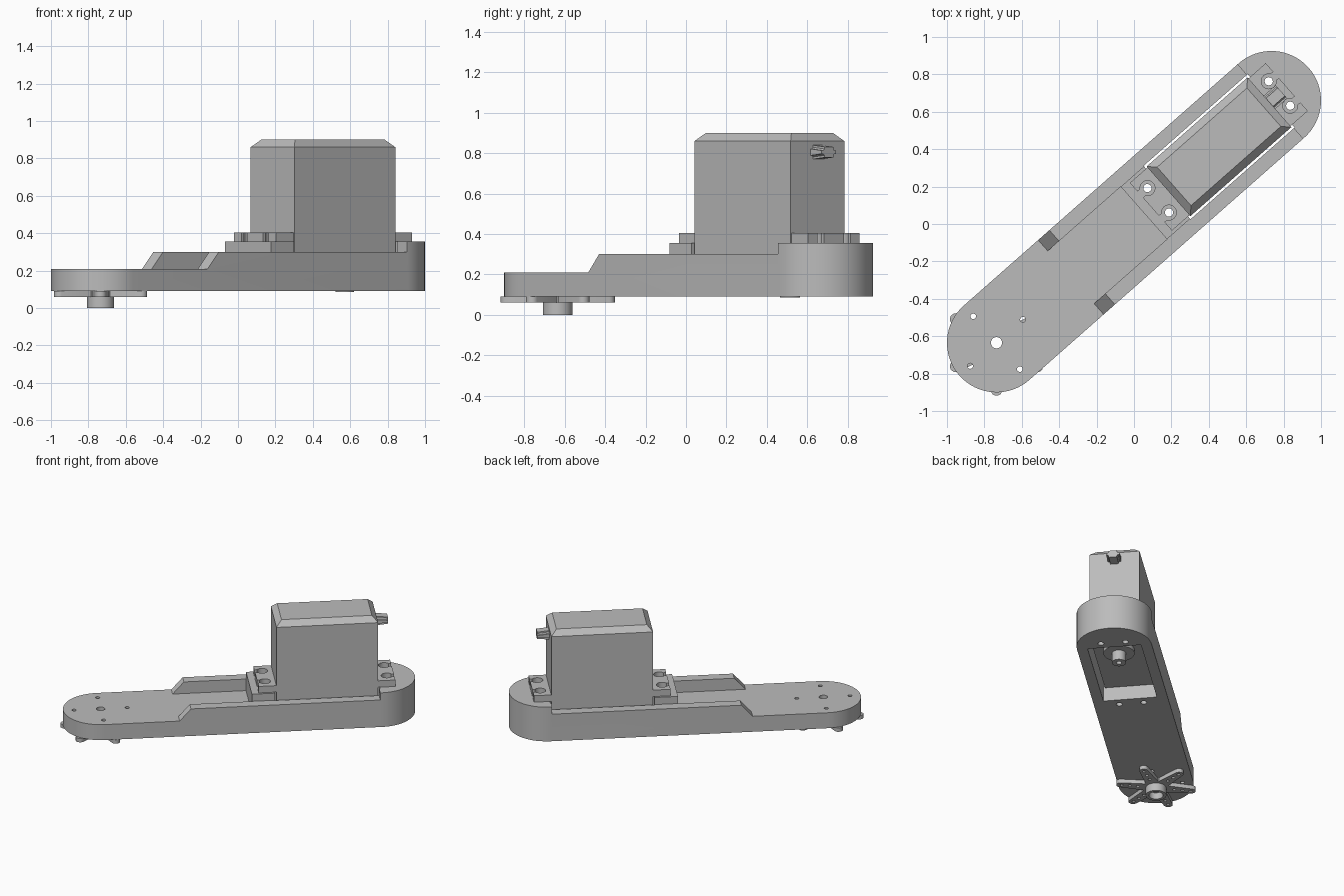
import bpy, bmesh, math
from mathutils import Matrix, Vector

if "Cube" in bpy.data.objects:
    bpy.data.objects.remove(bpy.data.objects["Cube"], do_unlink=True)

# Parts are built along local x (arm axis), then turned into place
ANGLE = math.atan2(1.295, 1.47)
PLACE = Matrix.Translation((-0.735, -0.635, 0)) @ Matrix.Rotation(ANGLE, 4, "Z")
LENGTH, RADIUS = 1.959, 0.265

grey = bpy.data.materials.new("plain grey")
grey.use_nodes = True
grey.diffuse_color = (0.5, 0.5, 0.5, 1)
grey.node_tree.nodes["Principled BSDF"].inputs["Base Color"].default_value = (0.5, 0.5, 0.5, 1)


def finish(name, bm):
    bmesh.ops.recalc_face_normals(bm, faces=bm.faces)
    mesh = bpy.data.meshes.new(name)
    bm.to_mesh(mesh)
    bm.free()
    mesh.materials.append(grey)
    ob = bpy.data.objects.new(name, mesh)
    bpy.context.collection.objects.link(ob)
    ob.matrix_world = PLACE
    return ob


def prism(name, points, push):
    """Extrude a closed outline of 3D points along a vector."""
    bm = bmesh.new()
    face = bm.faces.new([bm.verts.new(p) for p in points])
    new = bmesh.ops.extrude_face_region(bm, geom=[face])["geom"]
    bmesh.ops.translate(bm, vec=push, verts=[g for g in new if isinstance(g, bmesh.types.BMVert)])
    return finish(name, bm)


def box(name, x0, x1, y0, y1, z0, z1):
    return prism(name, [(x0, y0, z0), (x1, y0, z0), (x1, y1, z0), (x0, y1, z0)], (0, 0, z1 - z0))


def arc(x, y, r, start, end, n):
    return [(x + r * math.cos(math.radians(start + (end - start) * i / n)),
             y + r * math.sin(math.radians(start + (end - start) * i / n))) for i in range(n + 1)]


def flat(name, outline, z0, z1):
    return prism(name, [(x, y, z0) for x, y in outline], (0, 0, z1 - z0))


def rod(name, x, y, r, z0, z1, n=32):
    return flat(name, arc(x, y, r, 0, 360, n)[:-1], z0, z1)


def combine(ob, others, mode="DIFFERENCE"):
    for other in others:
        other.hide_render = True
        mod = ob.modifiers.new("cut", "BOOLEAN")
        mod.operation, mod.object, mod.solver = mode, other, "EXACT"
        bpy.context.view_layer.objects.active = ob
        bpy.ops.object.modifier_apply(modifier=mod.name)
        bpy.data.objects.remove(other, do_unlink=True)


def smooth(ob):
    bpy.ops.object.select_all(action="DESELECT")
    ob.select_set(True)
    bpy.context.view_layer.objects.active = ob
    bpy.ops.object.shade_smooth_by_angle(angle=math.radians(30))


# Arm: a round-ended bar, cut down to plate, side rails, mount block and end block
arm = flat("arm", arc(LENGTH, 0, RADIUS, -90, 90, 32) + arc(0, 0, RADIUS, 90, 270, 32), 0.09, 0.355)
ramp = [(-0.4, 0.21), (0.53, 0.21), (0.61, 0.30), (1.05, 0.30), (1.05, 0.6), (-0.4, 0.6)]
screws = [(x, y) for x in (1.152, 2.016) for y in (-0.087, 0.087)]
cuts = [prism("ramp_cut", [(x, -0.4, z) for x, z in ramp], (0, 0.8, 0)),
        box("channel_cut", 0.4, 1.05, -0.187, 0.187, 0.21, 0.6),
        box("left_rail_cut", 1.0, 1.95, 0.187, 0.4, 0.30, 0.6),
        box("right_rail_cut", 1.0, 1.95, -0.4, -0.187, 0.30, 0.6),
        box("pocket_cut", 1.215, 1.957, -0.19, 0.19, 0, 0.6),
        rod("centre_cut", 0, 0, 0.03, 0, 0.4)]
cuts += [rod("screw_cut", x, y, 0.022, 0, 0.6, 16) for x, y in screws]
cuts += [rod("pin_cut", 0.188 * a, 0.188 * b, 0.015, 0, 0.4, 16)
         for a, b in ((1, 0), (-1, 0), (0, 1), (0, -1))]
combine(arm, cuts)
smooth(arm)

# Motor case with a chamfered lid
bm = bmesh.new()
bmesh.ops.create_cube(bm, size=1, matrix=Matrix.Translation((1.585, 0, 0.545))
                      @ Matrix.Diagonal((0.72, 0.354, 0.71, 1)))
rim = [e for e in bm.edges if all(v.co.z > 0.8 for v in e.verts)]
bmesh.ops.bevel(bm, geom=rim, offset=0.04, segments=1, affect="EDGES")
finish("motor_case", bm)

# Mounting ears with open screw slots
for name, x0, x1, hole, edge in (("rear_ear", 1.10, 1.23, 1.152, 1.0), ("tip_ear", 1.94, 2.068, 2.016, 2.2)):
    ear = box(name, x0, x1, -0.17, 0.17, 0.355, 0.405)
    slots = []
    for y in (-0.087, 0.087):
        slots.append(rod("slot_hole", hole, y, 0.04, 0.3, 0.5, 24))
        slots.append(box("slot", min(hole, edge), max(hole, edge), y - 0.022, y + 0.022, 0.31, 0.49))
    combine(ear, slots)
    smooth(ear)

# Output collar and splined shaft under the motor
smooth(rod("output_collar", 1.74, 0, 0.11, 0.16, 0.2))
shaft = rod("output_shaft", 1.74, 0, 0.05, 0.085, 0.2)
combine(shaft, [rod("shaft_hole", 1.74, 0, 0.02, 0, 0.15, 16)])
smooth(shaft)

# Cable stub, tapered outwards
bm = bmesh.new()
bmesh.ops.create_cube(bm, size=1, matrix=Matrix.Translation((1.985, 0, 0.805))
                      @ Matrix.Diagonal((0.09, 0.094, 0.07, 1)))
for v in bm.verts:
    if v.co.x > 2:
        v.co.z = 0.805 + (v.co.z - 0.805) * 0.75
bmesh.ops.bevel(bm, geom=[e for e in bm.edges if abs(e.verts[0].co.x - e.verts[1].co.x) > 0.05],
                offset=0.018, segments=3, affect="EDGES")
smooth(finish("cable_stub", bm))

# Six-armed horn with hub
outline, holes = [], []
for k in range(6):
    turn = Matrix.Rotation(math.radians(30 + 60 * k) - ANGLE, 2)
    spoke = [(0.085, -0.045)] + arc(0.252, 0, 0.031, -80, 80, 8) + [(0.085, 0.045)]
    outline += [tuple(turn @ Vector(p)) for p in spoke]
    holes += [tuple(turn @ Vector((r, 0))) for r in (0.13, 0.188, 0.245)]
horn = flat("horn", outline, 0.06, 0.09)
combine(horn, [rod("horn_hole", x, y, 0.012, 0, 0.2, 12) for x, y in holes]
        + [rod("horn_centre", 0, 0, 0.03, 0, 0.2)])
smooth(horn)
hub = rod("horn_hub", 0, 0, 0.073, 0, 0.06)
combine(hub, [rod("hub_hole", 0, 0, 0.05, -0.1, 0.05), rod("hub_screw", 0, 0, 0.03, -0.1, 0.2)])
smooth(hub)
